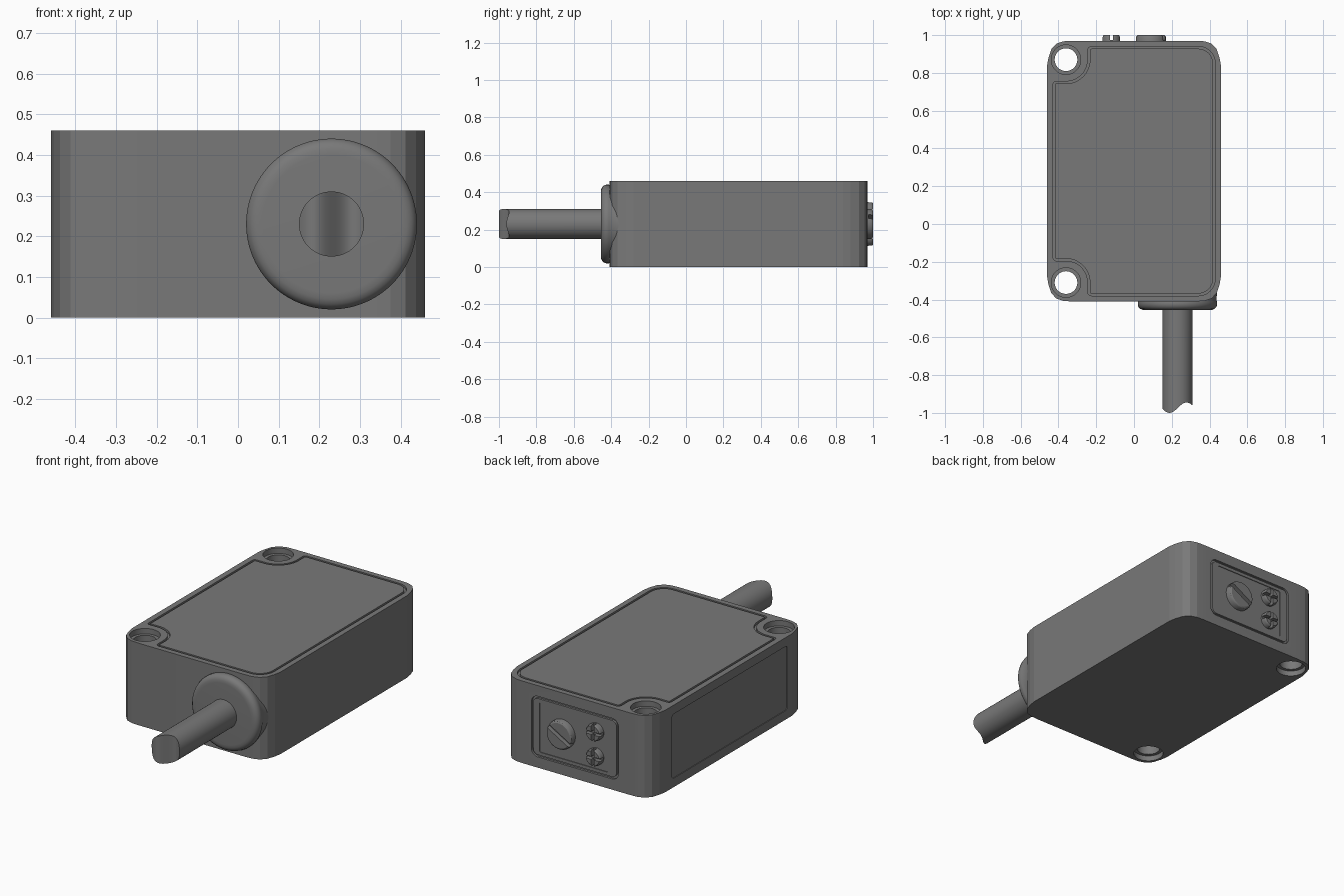
import bpy, bmesh
from math import sin, cos, pi, radians

if "Cube" in bpy.data.objects:
    bpy.data.objects.remove(bpy.data.objects["Cube"])

grey = bpy.data.materials.new("dark_grey")
grey.use_nodes = True
grey.diffuse_color = (0.19, 0.19, 0.19, 1)
grey.node_tree.nodes["Principled BSDF"].inputs["Base Color"].default_value = (0.19, 0.19, 0.19, 1)


# Directions a flat outline (u, v) is extruded along w
def on_top(u, v, w): return (u, v, w)
def on_back(u, v, w): return (u, w, v)
def on_side(u, v, w): return (w, u, v)


def finish(name, bm):
    bmesh.ops.recalc_face_normals(bm, faces=bm.faces)
    mesh = bpy.data.meshes.new(name)
    bm.to_mesh(mesh)
    bm.free()
    mesh.materials.append(grey)
    obj = bpy.data.objects.new(name, mesh)
    bpy.context.collection.objects.link(obj)
    return obj


def prism(name, loop, w0, w1, place, inner=None):
    """Extruded outline, or an extruded ring when an inner loop is given."""
    bm = bmesh.new()
    n = len(loop)
    rings = [[bm.verts.new(place(u, v, w)) for u, v in pts]
             for pts in ([loop, inner] if inner else [loop]) for w in (w0, w1)]

    def bridge(a, b):
        for i in range(n):
            j = (i + 1) % n
            bm.faces.new((a[i], a[j], b[j], b[i]))

    bridge(rings[0], rings[1])
    if inner:
        bridge(rings[2], rings[3])
        bridge(rings[0], rings[2])
        bridge(rings[1], rings[3])
    else:
        bm.faces.new(rings[0])
        bm.faces.new(rings[1])
    return finish(name, bm)


def lathe(name, cx, cz, profile, seg=64):
    """Revolve (radius, y) points about an axis parallel to y."""
    bm = bmesh.new()
    rings = [[bm.verts.new((cx + r * cos(2 * pi * i / seg), y, cz + r * sin(2 * pi * i / seg)))
              for i in range(seg)] for r, y in profile]
    for a, b in zip(rings, rings[1:]):
        for i in range(seg):
            j = (i + 1) % seg
            bm.faces.new((a[i], a[j], b[j], b[i]))
    bm.faces.new(rings[0])
    bm.faces.new(rings[-1])
    return finish(name, bm)


def cut(target, cutter):
    cutter.hide_render = True
    mod = target.modifiers.new("cut", "BOOLEAN")
    mod.operation, mod.solver, mod.object = "DIFFERENCE", "EXACT", cutter
    bpy.context.view_layer.objects.active = target
    bpy.ops.object.modifier_apply(modifier=mod.name)
    bpy.data.objects.remove(cutter)


def smooth(obj, angle):
    bpy.ops.object.select_all(action="DESELECT")
    obj.select_set(True)
    bpy.context.view_layer.objects.active = obj
    bpy.ops.object.shade_smooth_by_angle(angle=radians(angle))


def arc(cx, cy, r, a0, a1, steps=16):
    angles = [radians(a0 + (a1 - a0) * i / steps) for i in range(steps + 1)]
    return [(cx + r * cos(a), cy + r * sin(a)) for a in angles]


def circle(cx, cy, r):
    return arc(cx, cy, r, 0, 360, 64)[:-1]


def round_rect(x0, x1, y0, y1, r, d=0):
    """Rounded rectangle, inset by d."""
    return (arc(x1 - r, y1 - r, r - d, 0, 90) + arc(x0 + r, y1 - r, r - d, 90, 180)
            + arc(x0 + r, y0 + r, r - d, 180, 270) + arc(x1 - r, y0 + r, r - d, 270, 360))


def bar(cx, cz, length, width, angle):
    c, s = cos(radians(angle)), sin(radians(angle))
    return [(cx + a * c - b * s, cz + a * s + b * c)
            for a, b in ((-length, -width), (length, -width), (length, width), (-length, width))]


# Housing block with softened vertical corners
MID, TOP = 0.28, 0.46
HOLE_X, HOLE_DY = -0.36, 0.59
corner = [(0.46, 0.56), (0.453, 0.6), (0.438, 0.645), (0.412, 0.674), (0.375, 0.687), (0.33, 0.69)]
outline = []
for sx, sy in ((1, 1), (-1, 1), (-1, -1), (1, -1)):
    pts = corner if sx == sy else corner[::-1]
    outline += [(sx * x, MID + sy * y) for x, y in pts]
body = prism("housing", outline, 0, TOP, on_top)


# Lid seam that steps around the two mounting holes
def lid_loop(d):
    hy, ly = HOLE_DY, 0.66 - d
    x0, r, n = -0.428 + d, 0.09 - d, 0.115 + d
    upper = arc(0.34, 0.57, r, 0, 90) + arc(-0.225, 0.64, 0.02 - d, 90, 180, 4)
    upper += arc(HOLE_X, hy, n, 0, -90) + arc(-0.413, 0.46, 0.015 - d, 90, 180, 4)
    lower = [(x, -y) for x, y in upper[::-1]]
    return [(x, MID + y) for x, y in upper + lower]


cut(body, prism("seam_cutter", lid_loop(0), TOP - 0.012, TOP + 0.05, on_top, lid_loop(0.012)))

# Through holes, counterbored at both ends
for hy in (MID - HOLE_DY, MID + HOLE_DY):
    cut(body, prism("hole_cutter", circle(HOLE_X, hy, 0.06), -0.1, 0.6, on_top))
    for w0, w1 in ((-0.1, 0.03), (TOP - 0.03, 0.6)):
        cut(body, prism("bore_cutter", circle(HOLE_X, hy, 0.078), w0, w1, on_top))

# Back control panel: surrounding groove and shallow recess
BACK = 0.97
panel = (-0.26, 0.28, 0.06, 0.40, 0.04)
cut(body, prism("panel_cutter", round_rect(*panel), BACK - 0.012, 1.1, on_back,
                round_rect(*panel, 0.012)))
cut(body, prism("recess_cutter", round_rect(-0.2, 0.23, 0.09, 0.37, 0.01), BACK - 0.004, 1.1, on_back))

# Shallow label recess on the right side
cut(body, prism("label_cutter", round_rect(-0.24, 0.78, 0.05, 0.41, 0.015), -0.6, -0.456, on_side))
smooth(body, 8)


# Adjusters on the back panel
def adjuster(name, x, z, r, slot, angles):
    screw = lathe(name, x, z, [(r, 0.94), (r, 0.988), (r * 0.95, 0.996), (r * 0.87, 1.0)])
    for a in angles:
        cut(screw, prism("slot_cutter", bar(x, z, 0.2, slot, a), 0.975, 1.1, on_back))
    smooth(screw, 30)


adjuster("large_adjuster", 0.09, 0.23, 0.08, 0.012, [30])
for label, z in (("lower", 0.16), ("upper", 0.30)):
    adjuster(label + "_adjuster", -0.12, z, 0.047, 0.008, [0, 90])

# Cable gland with a flared root that merges into the corner
CX, CZ = 0.23, 0.23
gland = lathe("cable_gland", CX, CZ, [
    (0.17, -0.455), (0.185, -0.454), (0.197, -0.449), (0.206, -0.44), (0.21, -0.428),
    (0.21, -0.412), (0.206, -0.405), (0.21, -0.36), (0.218, -0.3), (0.227, -0.24)], 96)
smooth(gland, 35)

# Cable with a wavy broken end
R, N = 0.08, 32
bm = bmesh.new()
cols = []
for k in range(N + 1):
    a = pi * k / N
    y = -0.9725 - 0.0275 * cos(2 * pi * ((1 - cos(a)) / 2 - 0.24) / 1.12)
    x, h = CX - R * cos(a), R * sin(a)
    signs = (1, -1) if 0 < k < N else (1,)
    cols.append([(bm.verts.new((x, y, CZ + s * h)), bm.verts.new((x, -0.44, CZ + s * h))) for s in signs])
for p, q in zip(cols, cols[1:]):
    for side in (0, -1):
        bm.faces.new((p[side][0], q[side][0], q[side][1], p[side][1]))
    for end in (0, 1):
        ring = [p[0][end], q[0][end], q[-1][end], p[-1][end]]
        bm.faces.new(list(dict.fromkeys(ring)))
cable = finish("cable", bm)
smooth(cable, 35)
